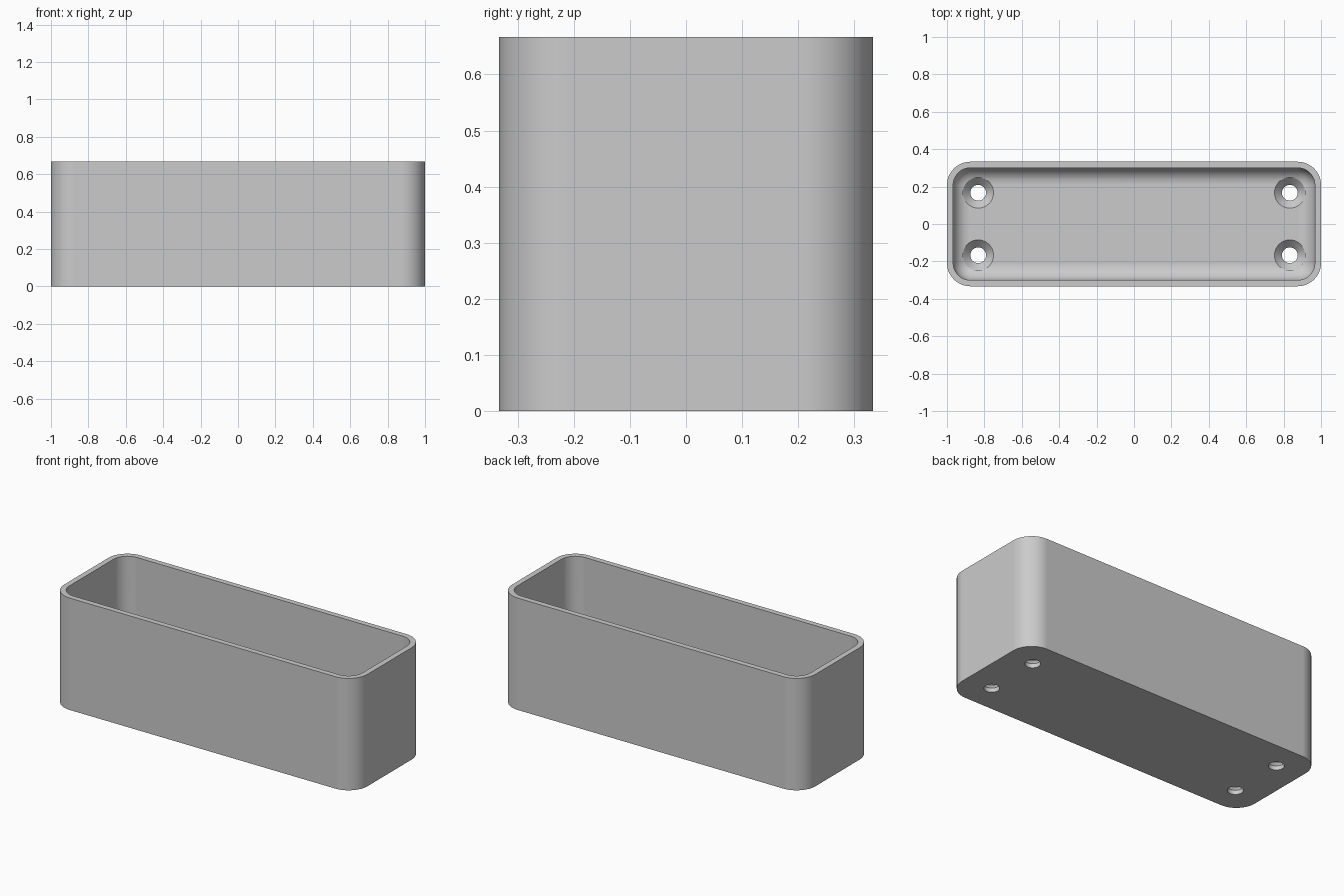
import bpy, bmesh
from math import sin, cos, pi, radians
from mathutils import Matrix

cube = bpy.data.objects.get("Cube")
if cube:
    bpy.data.objects.remove(cube, do_unlink=True)

HX, HY, HEIGHT = 1.0, 0.333, 0.667
WALL, FLOOR = 0.033, 0.067
CORNER, FILLET = 0.125, 0.088
ARC = 12

grey = bpy.data.materials.new("light_grey")
grey.use_nodes = True
colour = (0.6, 0.6, 0.6, 1)
grey.diffuse_color = colour
grey.node_tree.nodes["Principled BSDF"].inputs["Base Color"].default_value = colour


def ring(bm, inset, z):
    """Rounded rectangle loop, inset from the outer outline."""
    r = CORNER - inset
    verts = []
    for k, (sx, sy) in enumerate([(1, 1), (-1, 1), (-1, -1), (1, -1)]):
        for i in range(ARC + 1):
            a = (k + i / ARC) * pi / 2
            verts.append(bm.verts.new((sx * (HX - CORNER) + r * cos(a),
                                       sy * (HY - CORNER) + r * sin(a), z)))
    return verts


def loft(bm, rings):
    for a, b in zip(rings, rings[1:]):
        for i in range(len(a)):
            j = (i + 1) % len(a)
            bm.faces.new((a[i], a[j], b[j], b[i]))
    bm.faces.new(list(reversed(rings[0])))
    bm.faces.new(rings[-1])


def make_object(name, bm):
    bmesh.ops.recalc_face_normals(bm, faces=bm.faces)
    mesh = bpy.data.meshes.new(name)
    bm.to_mesh(mesh)
    bm.free()
    mesh.materials.append(grey)
    obj = bpy.data.objects.new(name, mesh)
    bpy.context.collection.objects.link(obj)
    return obj


# Open tray: outer wall, rim, inner wall, filleted edge and floor
bm = bmesh.new()
rings = [ring(bm, 0, 0), ring(bm, 0, HEIGHT), ring(bm, WALL, HEIGHT)]
for i in range(ARC + 1):
    a = i / ARC * pi / 2
    rings.append(ring(bm, WALL + FILLET * (1 - cos(a)),
                      FLOOR + FILLET * (1 - sin(a))))
loft(bm, rings)
tray = make_object("tray", bm)

# Countersunk screw holes: (radius, z) profile turned around each centre
profile = [(0.042, -0.05), (0.042, 0.025), (0.082, FLOOR), (0.082, 0.17)]
bm = bmesh.new()
for x in (-0.833, 0.833):
    for y in (-0.167, 0.167):
        rings = []
        for r, z in profile:
            circle = bmesh.ops.create_circle(
                bm, segments=40, radius=r, matrix=Matrix.Translation((x, y, z)))
            rings.append(circle["verts"])
        loft(bm, rings)
cutter = make_object("screw_hole_cutter", bm)
cutter.hide_render = True

cut = tray.modifiers.new("screw_holes", "BOOLEAN")
cut.operation = "DIFFERENCE"
cut.solver = "EXACT"
cut.object = cutter
bpy.ops.object.select_all(action="DESELECT")
bpy.context.view_layer.objects.active = tray
tray.select_set(True)
bpy.ops.object.modifier_apply(modifier=cut.name)
bpy.data.objects.remove(cutter, do_unlink=True)

# Smooth curves, crisp edges, flat floor
bpy.ops.object.shade_smooth_by_angle(angle=radians(30))
weighted = tray.modifiers.new("flat_normals", "WEIGHTED_NORMAL")
weighted.keep_sharp = True
